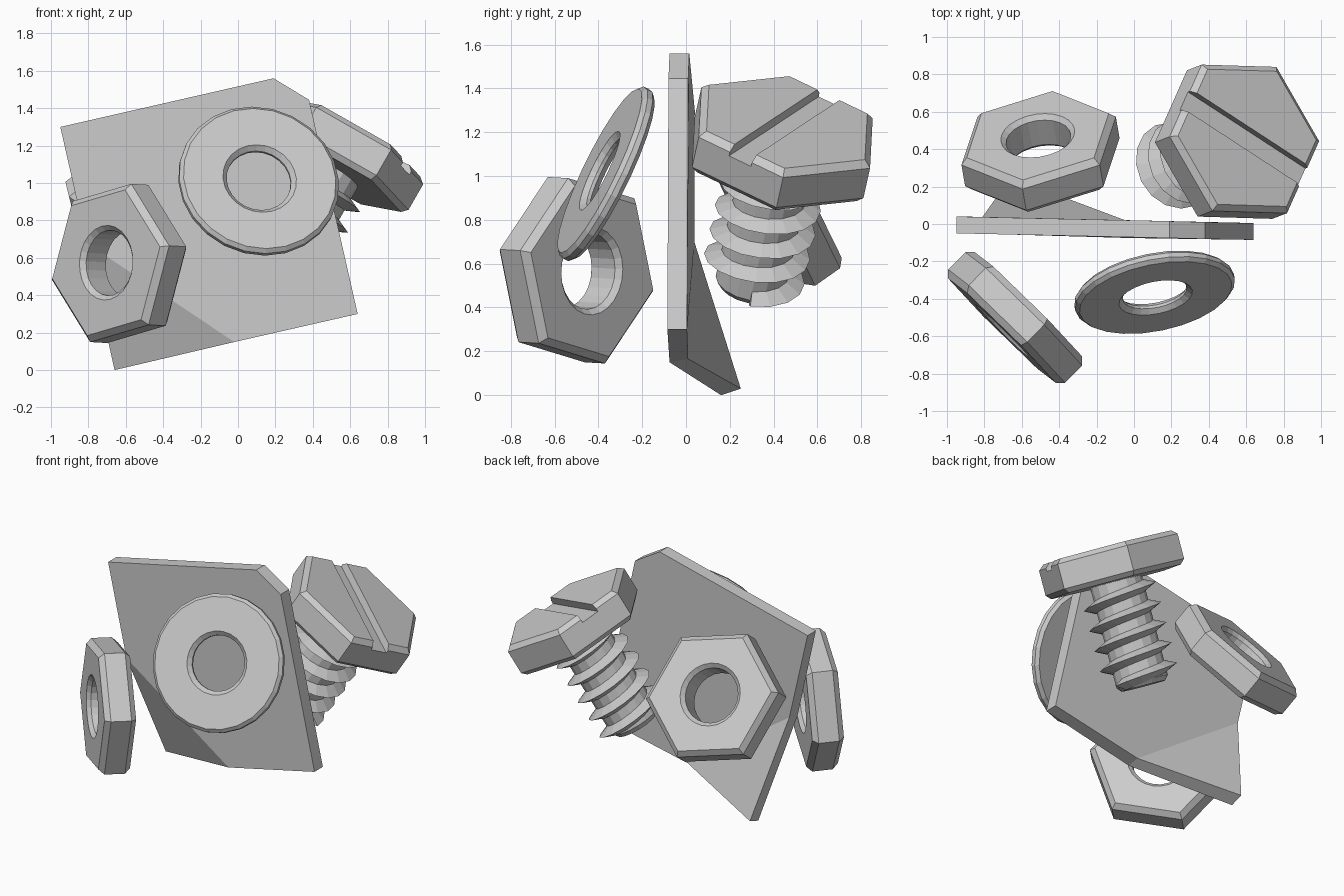
import bpy, bmesh
from math import sin, cos, pi, radians
from mathutils import Matrix, Vector

if "Cube" in bpy.data.objects:
    bpy.data.objects.remove(bpy.data.objects["Cube"])

SEG = 24


def frame(origin, axis, side):
    """Placement matrix: local z along axis, local x along side."""
    n = Vector(axis).normalized()
    u = Vector(side)
    u = (u - n * u.dot(n)).normalized()
    m = Matrix((u, n.cross(u), n)).transposed().to_4x4()
    m.translation = Vector(origin)
    return m


def finish(name, bm, matrix=None):
    bmesh.ops.recalc_face_normals(bm, faces=bm.faces)
    me = bpy.data.meshes.new(name)
    bm.to_mesh(me)
    bm.free()
    ob = bpy.data.objects.new(name, me)
    bpy.context.collection.objects.link(ob)
    if matrix:
        ob.matrix_world = matrix
    return ob


def loft(name, rings, matrix, turn=0, closed=True, seg=SEG):
    """Rings are (shape, radius, height); hexagons get extra points per side."""
    bm = bmesh.new()
    loops = []
    for shape, r, z in rings:
        loop = []
        for i in range(seg):
            a = 2 * pi * i / seg
            k = cos(pi / 6) / cos(a % (pi / 3) - pi / 6) if shape == "hex" else 1
            t = a + radians(turn)
            loop.append(bm.verts.new((r * k * cos(t), r * k * sin(t), z)))
        loops.append(loop)
    pairs = list(zip(loops, loops[1:]))
    if closed:
        pairs.append((loops[-1], loops[0]))
    else:
        bm.faces.new(loops[0])
        bm.faces.new(loops[-1])
    for a, b in pairs:
        for i in range(seg):
            j = (i + 1) % seg
            bm.faces.new((a[i], a[j], b[j], b[i]))
    return finish(name, bm, matrix)


def holed(name, shape, r, h, c, hole, matrix, turn=0):
    """Chamfered ring: outer shape with a round chamfered hole."""
    return loft(name, [
        (shape, r - c, h), (shape, r, h - c), (shape, r, c - h), (shape, r - c, -h),
        ("round", hole + .025, -h), ("round", hole, .025 - h),
        ("round", hole, h - .025), ("round", hole + .025, h)], matrix, turn)


# Plate with a clipped corner and a bent corner
front = [(-.95, -.05, 1.30), (.19, -.075, 1.56), (.38, -.08, 1.445), (.64, -.085, .30),
         (-.02, -.075, .15), (-.66, .16, 0), (-.81, -.052, .68)]
shift = [(0, .09, 0)] * 4 + [(0, .085, .015), (0, .09, .03), (0, .09, .02)]
bm = bmesh.new()
fv = [bm.verts.new(p) for p in front]
bv = [bm.verts.new(Vector(p) + Vector(s)) for p, s in zip(front, shift)]
for v in (fv, bv):
    bm.faces.new([v[i] for i in (0, 1, 2, 3, 4, 6)])
    bm.faces.new([v[i] for i in (4, 5, 6)])
for i in range(7):
    j = (i + 1) % 7
    bm.faces.new((fv[i], fv[j], bv[j], bv[i]))
finish("bent_plate", bm)

# Washer and the two nuts
holed("washer", "round", .435, .033, .02, .175,
      frame((.11, -.365, 1.01), (.18, -.885, .43), (1, .2, 0)))
holed("front_nut", "hex", .445, .10, .035, .175,
      frame((-.635, -.50, .57), (-.70, -.71, .04), (.71, -.70, 0)), 12)
holed("back_nut", "hex", .44, .105, .035, .175,
      frame((-.50, .388, .885), (-.14, .81, .57), (.985, .17, 0)), 13)

# Bolt head with a screwdriver slot
bolt = frame((.59, .455, 1.22), (.49, .19, .851), (.867, -.027, -.497))
head = loft("bolt_head", [("hex", .425, .03), ("hex", .46, 0),
                          ("hex", .46, -.16), ("hex", .43, -.19)], bolt, closed=False)
bm = bmesh.new()
bmesh.ops.create_cube(bm, size=1, matrix=Matrix.Rotation(radians(-30), 4, "Z")
                      @ Matrix.Translation((0, 0, .03)) @ Matrix.Diagonal((1.2, .12, .10, 1)))
cutter = finish("slot_cutter", bm, bolt)
cutter.hide_render = True
mod = head.modifiers.new("slot", "BOOLEAN")
mod.operation = "DIFFERENCE"
mod.solver = "EXACT"
mod.object = cutter
bpy.context.view_layer.objects.active = head
bpy.ops.object.modifier_apply(modifier="slot")
bpy.data.objects.remove(cutter)

# Bolt shank
loft("bolt_shank", [("round", .165, -.17), ("round", .165, -.83), ("round", .14, -.86)],
     bolt, closed=False, seg=16)

# Helical thread with a sharp V profile
pitch, turns, steps = .13, 4.75, 16
bm = bmesh.new()
prev = None
count = int(turns * steps)
for i in range(count + 1):
    a = 2 * pi * i / steps
    z = -.82 + pitch * i / steps
    cur = [bm.verts.new((r * cos(a), r * sin(a), z + d))
           for r, d in ((.155, -.04), (.24, 0), (.155, .04))]
    if prev:
        for k in range(3):
            m = (k + 1) % 3
            bm.faces.new((prev[k], prev[m], cur[m], cur[k]))
    if i in (0, count):
        bm.faces.new(cur)
    prev = cur
finish("bolt_thread", bm, bolt)
